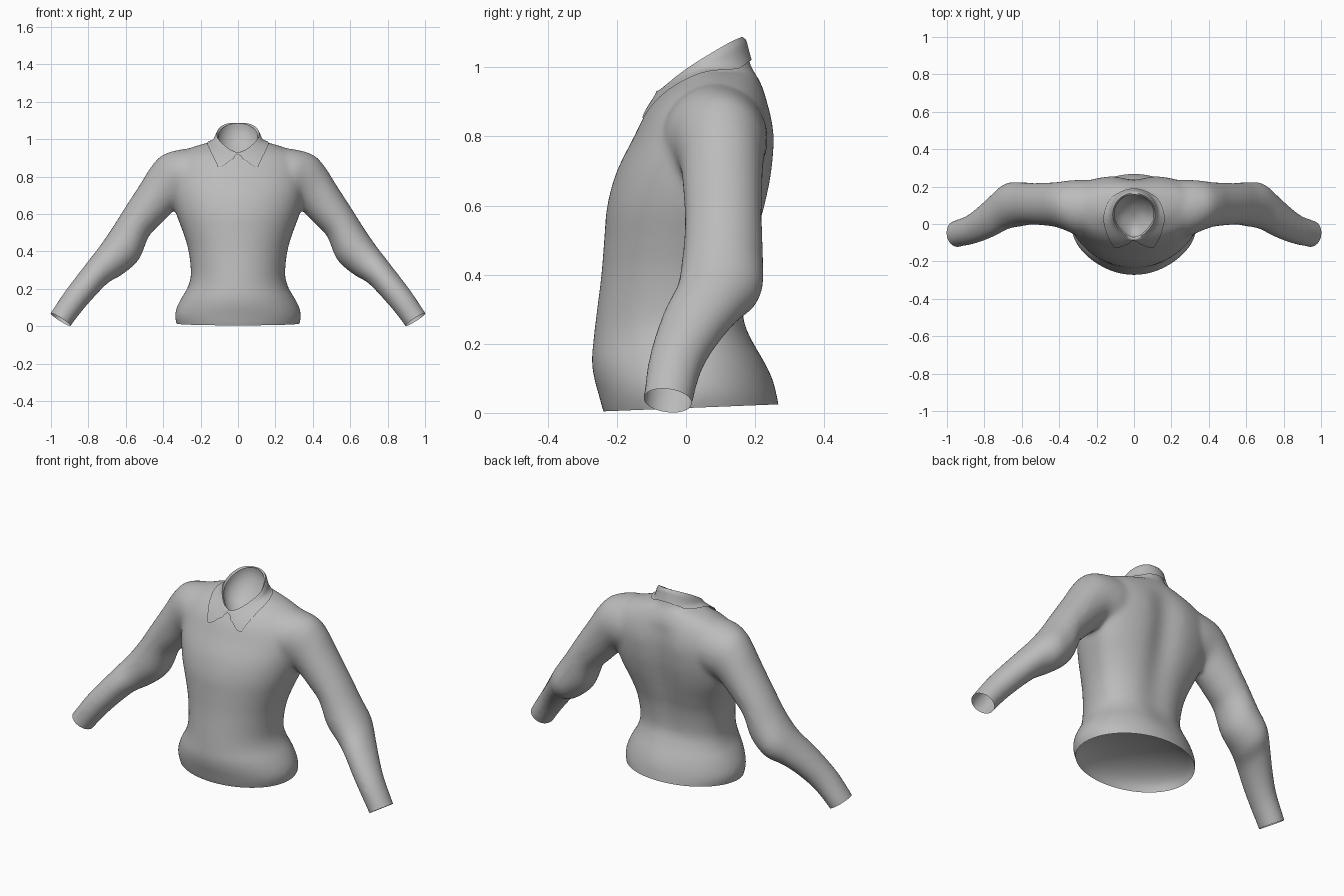
import bpy, bmesh, math
from mathutils import Vector
from mathutils.bvhtree import BVHTree

cube = bpy.data.objects.get("Cube")
if cube:
    bpy.data.objects.remove(cube, do_unlink=True)

grey = bpy.data.materials.new("plain grey cloth")
grey.use_nodes = True
COLOUR = (0.5, 0.5, 0.5, 1)
grey.diffuse_color = COLOUR
grey.node_tree.nodes["Principled BSDF"].inputs["Base Color"].default_value = COLOUR


def add_object(name, mesh):
    ob = bpy.data.objects.new(name, mesh)
    bpy.context.scene.collection.objects.link(ob)
    mesh.materials.clear()
    mesh.materials.append(grey)
    return ob


def refine(rows, steps=4):
    """Smooth curve through rows of numbers."""
    out = []
    for i in range(len(rows) - 1):
        quad = list(zip(rows[max(i - 1, 0)], rows[i], rows[i + 1],
                        rows[min(i + 2, len(rows) - 1)]))
        for k in range(steps):
            t = k / steps
            out.append([b + .5 * t * (c - a + t * (2 * a - 5 * b + 4 * c - d
                        + t * (3 * (b - c) + d - a))) for a, b, c, d in quad])
    return out + [rows[-1]]


def loft(bm, rings):
    """Closed tube through rings of points, capped at both ends."""
    loops = [[bm.verts.new(p) for p in ring] for ring in rings]
    n = len(loops[0])
    faces = []
    for a, b in zip(loops, loops[1:]):
        for i in range(n):
            j = (i + 1) % n
            faces.append(bm.faces.new((a[i], a[j], b[j], b[i])))
    faces += [bm.faces.new(loops[0]), bm.faces.new(loops[-1])]
    bmesh.ops.recalc_face_normals(bm, faces=faces)


def torso_ring(z, half, front, back, mid, groove, pinch=0):
    ring = []
    groove = max(groove, 0)
    for i in range(64):
        a = math.tau * i / 64
        x, s = half * math.cos(a), math.sin(a)
        if s > 0:  # broad back with a hollow along the spine
            y = mid + (back - mid) * s ** (1 - groove * 11)
            y -= groove * math.exp(-(x / 0.08) ** 2)
        else:
            y = mid - (mid - front) * abs(s) ** (1 - groove * 5)
            x *= 1 - pinch * s * s
        ring.append((x, y, z))
    return ring


def sleeve_ring(ux, uz, lx, lz, y, depth, side):
    up, low = Vector((ux, y, uz)), Vector((lx, y, lz))
    mid, axis = (up + low) / 2, (up - low) / 2
    ring = []
    for i in range(32):
        a = math.tau * i / 32
        p = mid + axis * math.cos(a) + Vector((0, depth * math.sin(a), 0))
        ring.append((p.x * side, p.y, p.z))
    return ring


# Torso: height, half width, front, back, widest depth, spine hollow
torso = [
    (-.06, .31, -.21, .28, .0, 0), (.0, .325, -.238, .272, .0, 0),
    (.05, .338, -.252, .263, .0, 0), (.10, .328, -.266, .25, .0, 0),
    (.15, .303, -.273, .23, .0, .005), (.21, .268, -.268, .2, .0, .01),
    (.28, .252, -.26, .178, .0, .015), (.4, .264, -.245, .188, .01, .02),
    (.5, .293, -.237, .213, .03, .025), (.6, .33, -.228, .239, .06, .03),
    (.7, .355, -.2, .258, .08, .03), (.8, .365, -.15, .264, .09, .028),
    (.87, .355, -.115, .252, .1, .02), (.92, .325, -.075, .234, .1, .005),
    (.957, .245, -.03, .215, .1, 0), (.985, .15, .0, .2, .09, 0)]

# Neck: as the torso, narrowing to the front
neck = [
    (.84, .17, -.115, .21, .07, 0), (.9, .155, -.092, .21, .07, 0),
    (.95, .137, -.068, .205, .07, 0), (1.0, .118, -.06, .19, .07, 0),
    (1.04, .107, -.058, .177, .065, 0), (1.09, .103, -.056, .163, .06, 0),
    (1.17, .1, -.055, .155, .06, 0)]

# Sleeve: upper edge x z, lower edge x z, depth centre, half depth
sleeve = [
    (.2, .955, .15, .66, .09, .14), (.31, .945, .25, .64, .085, .152),
    (.405, .915, .32, .635, .098, .133), (.465, .853, .37, .59, .104, .12),
    (.52, .765, .43, .53, .106, .115), (.615, .618, .478, .477, .108, .112),
    (.67, .53, .53, .355, .106, .118), (.735, .435, .62, .275, .096, .123),
    (.8, .35, .69, .235, .05, .112), (.87, .26, .76, .165, .002, .094),
    (.93, .18, .83, .085, -.032, .08), (1.0, .075, .895, .0, -.052, .073),
    (1.06, -.02, .955, -.09, -.07, .07)]

bm = bmesh.new()
loft(bm, [torso_ring(*r) for r in refine(torso)])
loft(bm, [torso_ring(*r, pinch=.52) for r in refine(neck)])
for side in (1, -1):
    loft(bm, [sleeve_ring(*r, side) for r in refine(sleeve)])
solid_mesh = bpy.data.meshes.new("shirt_solid")
bm.to_mesh(solid_mesh)
bm.free()

# Fuse the parts into one smooth skin
solid = add_object("shirt_solid", solid_mesh)
fuse = solid.modifiers.new("fuse", 'REMESH')
fuse.mode = 'VOXEL'
fuse.voxel_size = 0.011
soften = solid.modifiers.new("soften", 'SMOOTH')
soften.factor = 0.5
soften.iterations = 18
deps = bpy.context.evaluated_depsgraph_get()
skin = bpy.data.meshes.new_from_object(solid.evaluated_get(deps))
bpy.data.objects.remove(solid, do_unlink=True)

bm = bmesh.new()
bm.from_mesh(skin)


def cut_open(point, normal, keep):
    """Cut the skin away beyond a plane, only among faces the rule picks."""
    faces = [f for f in bm.faces if keep(f.calc_center_median())]
    geom = set(faces)
    for f in faces:
        geom.update(f.verts)
        geom.update(f.edges)
    bmesh.ops.bisect_plane(bm, geom=list(geom), plane_co=point,
                           plane_no=normal, clear_outer=True)


def line_opening(depth, keep):
    """Turn the edge of an opening inward into a shallow rounded lining."""
    edges = [e for e in bm.edges if e.is_boundary and keep(e.verts[0].co)]
    verts = {v for e in edges for v in e.verts}
    centre = sum((v.co for v in verts), Vector()) / len(verts)
    start = 1
    for k in range(1, 8):
        angle = k * math.pi / 16
        scale = math.cos(angle)
        new = bmesh.ops.extrude_edge_only(bm, edges=edges)["geom"]
        edges = [g for g in new if isinstance(g, bmesh.types.BMEdge)
                 and g.is_boundary]
        rise = depth * (math.sin(angle) - math.sin(angle - math.pi / 16))
        for v in {v for e in edges for v in e.verts}:
            v.co = centre + (v.co - centre) * (scale / start) + rise
        centre = centre + rise
        start = scale
    bmesh.ops.holes_fill(bm, edges=edges, sides=0)


# Open hem, cuffs and neck
cut_open((0, 0, .014), (0, .04, -1), lambda c: abs(c.x) < .5 and c.z < .2)
for side in (1, -1):
    cut_open((.95 * side, -.05, .036), (.53 * side, -.12, -.83),
             lambda c: c.x * side > .7)
cut_open((0, -.06, .938), (0, -.66, 1), lambda c: c.z > .88 and abs(c.x) < .2)

bm.normal_update()
tree = BVHTree.FromBMesh(bm)
rim = [v.co.copy() for v in bm.verts if v.is_boundary and v.co.z > .88]
line_opening(Vector((0, 0, .12)), lambda c: abs(c.x) < .5 and c.z < .1)
line_opening(Vector((0, .03, -.1)), lambda c: c.z > .88)
bm.to_mesh(skin)
bm.free()
shirt = add_object("shirt_body", skin)

# Folded collar laid over the neck, with two points at the front
CENTRE = Vector((0, .045, 0))
STEPS, ROWS = 72, 8


def rim_angle(p):
    return math.atan2(p.x, CENTRE.y - p.y) % math.tau


bm = bmesh.new()
columns = []
for i in range(STEPS + 1):
    a = math.tau * i / STEPS
    top = min(rim, key=lambda p: abs(math.remainder(rim_angle(p) - a, math.tau)))
    turn = abs(math.remainder(a, math.tau))
    tip = .6
    if turn < tip:
        drop = .012 + .12 * turn / tip
    else:
        drop = .07 + .062 * math.exp(-(turn - tip) * 2.5)
    out = Vector((math.sin(a), -math.cos(a), 0))
    lift = .027 * abs(math.sin(a))
    column = [bm.verts.new(top - out * .006),
              bm.verts.new(top + out * .002 + Vector((0, 0, lift + .003)))]
    for k in range(1, ROWS + 1):
        t = k / ROWS
        goal = top + out * drop * .55 * t - Vector((0, 0, drop * .85 * t))
        near, normal, _, _ = tree.find_nearest(goal)
        column.append(bm.verts.new(near + normal * (.011 - .003 * t)))
    columns.append(column)
for a, b in zip(columns, columns[1:]):
    for k in range(ROWS + 1):
        bm.faces.new((a[k], a[k + 1], b[k + 1], b[k]))
for _ in range(2):
    bmesh.ops.smooth_vert(bm, verts=[v for v in bm.verts if not v.is_boundary],
                          factor=.5, use_axis_x=True, use_axis_y=True, use_axis_z=True)
bmesh.ops.recalc_face_normals(bm, faces=bm.faces)
collar_mesh = bpy.data.meshes.new("collar")
bm.to_mesh(collar_mesh)
bm.free()
collar = add_object("collar", collar_mesh)

# Smooth shading
for ob in (shirt, collar):
    bpy.ops.object.select_all(action='DESELECT')
    ob.select_set(True)
    bpy.context.view_layer.objects.active = ob
    bpy.ops.object.shade_smooth_by_angle(angle=math.radians(60))
